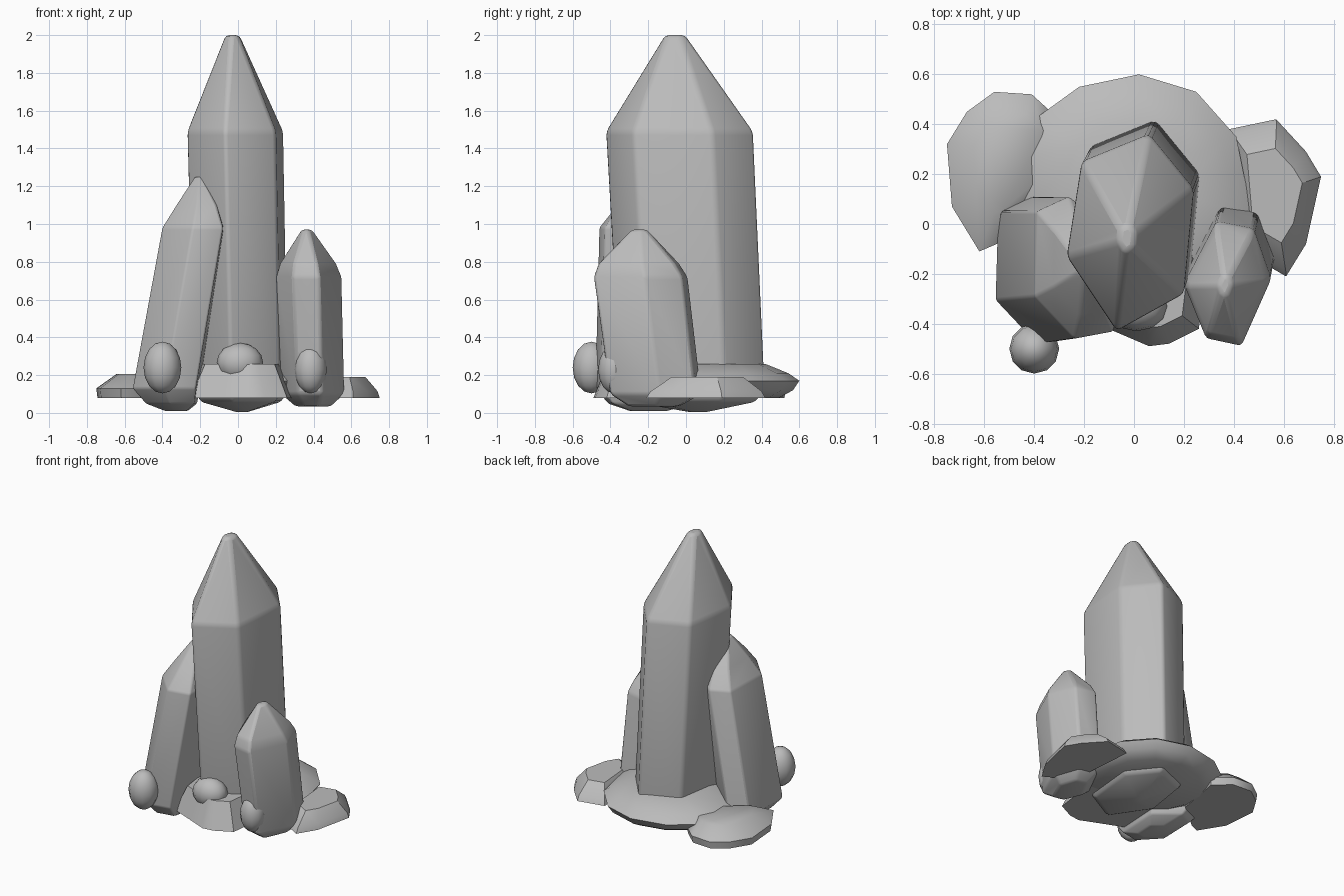
import bpy, bmesh, math
from mathutils import Vector

cube = bpy.data.objects.get("Cube")
if cube:
    bpy.data.objects.remove(cube)

# One stone colour for everything
stone = bpy.data.materials.new("grey_stone")
stone.use_nodes = True
GREY = (0.5, 0.5, 0.5, 1)
stone.diffuse_color = GREY
stone.node_tree.nodes["Principled BSDF"].inputs["Base Color"].default_value = GREY


def finish(obj, angle):
    obj.data.materials.append(stone)
    bpy.ops.object.select_all(action="DESELECT")
    obj.select_set(True)
    bpy.context.view_layer.objects.active = obj
    bpy.ops.object.shade_smooth_by_angle(angle=math.radians(angle))


def loft(name, outline, rings, angle=40, bevel=0):
    """Stack copies of an outline; each ring is (x, y, z, scale)."""
    bm = bmesh.new()
    pivot = sum((Vector(p) for p in outline), Vector((0, 0))) / len(outline)
    loops = []
    for x, y, z, s in rings:
        pts = [pivot + (Vector(p) - pivot) * s + Vector((x, y)) for p in outline]
        loops.append([bm.verts.new((p.x, p.y, z)) for p in pts])
    n = len(outline)
    for low, high in zip(loops, loops[1:]):
        for i in range(n):
            j = (i + 1) % n
            bm.faces.new((low[i], low[j], high[j], high[i]))
    bm.faces.new(loops[0][::-1])
    bm.faces.new(loops[-1])
    bmesh.ops.recalc_face_normals(bm, faces=bm.faces)
    mesh = bpy.data.meshes.new(name)
    bm.to_mesh(mesh)
    bm.free()
    obj = bpy.data.objects.new(name, mesh)
    bpy.context.collection.objects.link(obj)
    if bevel:
        mod = obj.modifiers.new("soft_edges", "BEVEL")
        mod.width = bevel
        mod.segments = 2
        mod.limit_method = "ANGLE"
        mod.angle_limit = math.radians(20)
    finish(obj, angle)
    return obj


def pebble(name, centre, radii):
    bpy.ops.mesh.primitive_uv_sphere_add(segments=12, ring_count=8, location=centre)
    obj = bpy.context.object
    obj.name = name
    obj.scale = radii
    finish(obj, 60)


# Crystals: leaning six-sided columns with pointed tips and shallow pointed feet
loft("tall_crystal",
     [(.06, .36), (.24, .14), (.2, -.28), (-.07, -.43), (-.27, -.13), (-.21, .25)],
     [(.03, .08, .005, .12), (.03, .07, .06, .85), (.03, .07, .12, .98),
      (0, 0, 1.49, 1), (-.02, -.04, 2, .15)], 45, .02)

loft("leaning_crystal",
     [(-.26, .11), (-.39, .05), (-.4, -.29), (-.24, -.46), (-.08, -.43), (-.06, -.05)],
     [(-.09, -.02, .01, .35), (-.12, -.01, .05, .8), (-.15, -.01, .13, 1.04),
      (0, 0, .98, 1), (.02, 0, 1.1, .66), (.03, 0, 1.25, .12)], 45, .03)

loft("short_crystal",
     [(.33, .01), (.48, -.02), (.55, -.22), (.43, -.49), (.29, -.46), (.2, -.24)],
     [(.02, .07, .035, .55), (.02, .08, .1, .97), (0, 0, .72, 1),
      (-.005, -.01, .79, .86), (-.015, -.01, .97, .17)], 45, .025)

# Rounded slab under the crystals
loft("base_slab",
     [(-.47, .28), (-.4, .42), (-.22, .55), (.02, .6), (.25, .53), (.41, .35),
      (.44, .2), (.48, .02), (.35, -.25), (0, -.3), (-.32, -.25), (-.46, .08)],
     [(0, 0, .08, .74), (0, 0, .12, .92), (0, 0, .17, 1),
      (0, 0, .21, .86), (0, 0, .26, .56)], 50)

# Loose stones with flat undersides
loft("front_stone",
     [(-.25, -.36), (-.08, -.43), (.06, -.49), (.14, -.48), (.26, -.42), (.3, -.1), (-.28, -.1)],
     [(0, 0, .08, 1), (0, .03, .26, .72)], 30)

loft("back_stone",
     [(-.56, .53), (-.41, .52), (-.3, .42), (-.36, .08), (-.55, -.08), (-.62, -.11),
      (-.73, .07), (-.75, .32), (-.67, .45)],
     [(0, 0, .08, .97), (0, 0, .13, 1), (.03, .02, .205, .62)], 45)

loft("side_stone",
     [(.38, .38), (.57, .42), (.69, .29), (.75, .19), (.69, -.08), (.61, -.21), (.42, -.1)],
     [(0, 0, .08, 1), (0, 0, .115, .93), (-.01, 0, .19, .6)], 30)

# Small egg-shaped pebbles along the front
pebble("outer_pebble", (-.4, -.5, .24), (.1, .1, .137))
pebble("middle_pebble", (.01, -.33, .265), (.123, .1, .105))
pebble("inner_pebble", (.385, -.38, .23), (.085, .085, .127))
